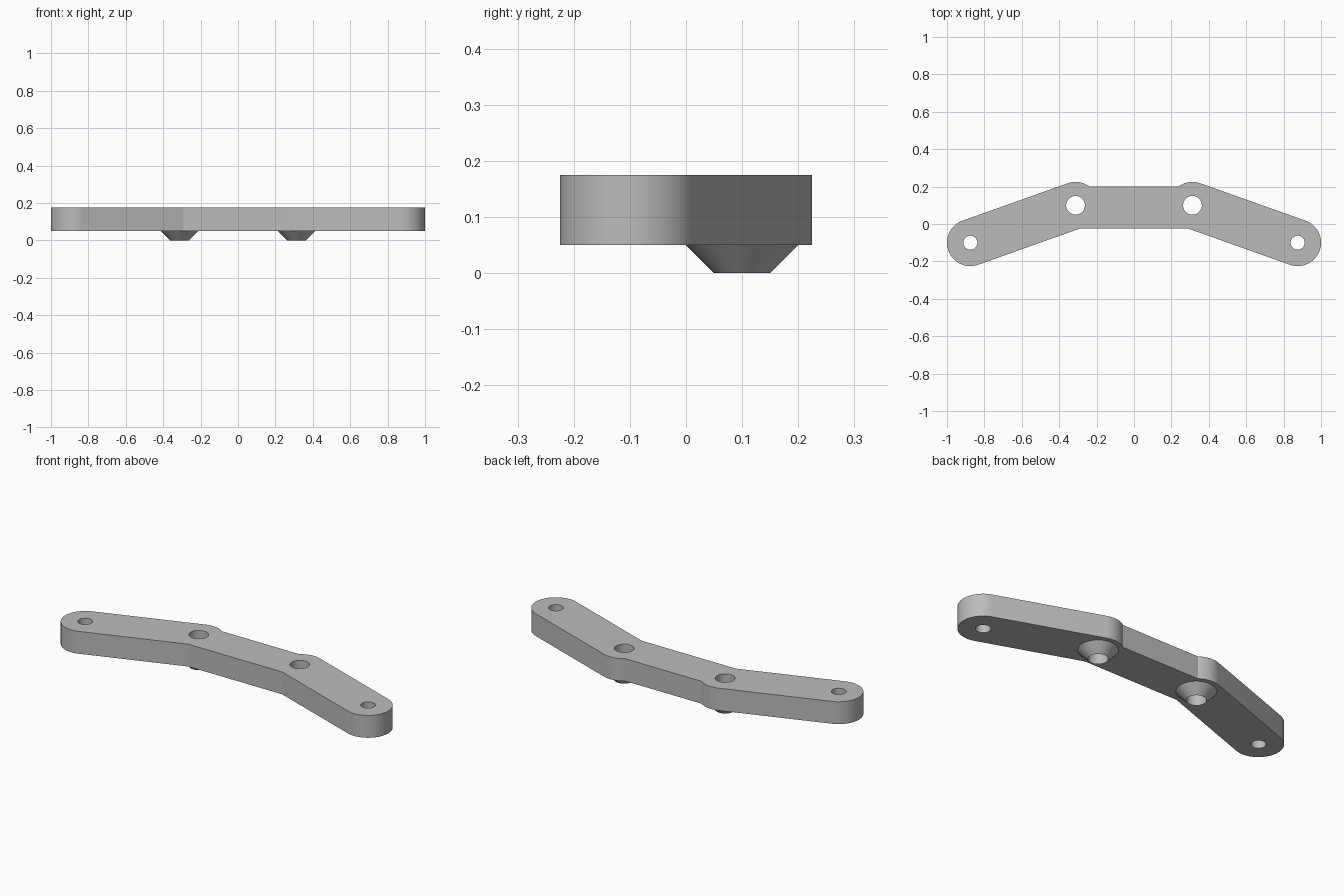
import bpy, bmesh
from math import sin, cos, pi, atan2, asin, tan, radians
from mathutils import Vector

cube = bpy.data.objects.get("Cube")
if cube:
    bpy.data.objects.remove(cube, do_unlink=True)

# Main dimensions
BOTTOM, TOP = 0.05, 0.175
ROUND = 0.125                       # radius of the arm ends
TIP = Vector((-0.875, -0.1))        # outer hole centre
ELBOW = Vector((-0.3125, 0.1))      # inner hole centre
BAR_BACK = 0.2                      # back edge of the middle bar
TIP_HOLE, ELBOW_HOLE, BOSS = 0.0375, 0.05, 0.1


def arc(centre, radius, start, end, steps):
    angles = [start + (end - start) * i / steps for i in range(steps + 1)]
    return [(centre.x + radius * cos(t), centre.y + radius * sin(t)) for t in angles]


def circle(centre, radius, steps=64):
    return arc(centre, radius, 0, 2 * pi, steps)[:-1]


def mirrored(points):
    return [(-x, y) for x, y in reversed(points)]


def ring(bm, points, z):
    return [bm.verts.new((x, y, z)) for x, y in points]


def wall(bm, lower, upper):
    for i in range(len(lower)):
        j = (i + 1) % len(lower)
        bm.faces.new((lower[i], lower[j], upper[j], upper[i]))


def cap(bm, rings):
    edges = [bm.edges.get((r[i - 1], r[i])) for r in rings for i in range(len(r))]
    bmesh.ops.triangle_fill(bm, edges=edges, use_beauty=True, use_dissolve=False)


# Outline: front corner, rounded tip, rounded elbow, then mirrored
slope = atan2(ELBOW.y - TIP.y, ELBOW.x - TIP.x)
corner = (ELBOW.x + ROUND * tan(slope / 2), ELBOW.y - ROUND)
half = [corner]
half += arc(TIP, ROUND, slope - pi / 2, slope - 3 * pi / 2, 32)
half += arc(ELBOW, ROUND, slope + pi / 2, asin((BAR_BACK - ELBOW.y) / ROUND), 12)
outline = half + mirrored(half)

bm = bmesh.new()
low, high = [ring(bm, outline, BOTTOM)], [ring(bm, outline, TOP)]
wall(bm, low[0], high[0])

for side in (-1, 1):
    tip = Vector((-side * TIP.x, TIP.y))
    elbow = Vector((-side * ELBOW.x, ELBOW.y))
    # Plain through hole in the arm tip
    a, b = (ring(bm, circle(tip, TIP_HOLE), z) for z in (BOTTOM, TOP))
    wall(bm, a, b)
    low.append(a)
    high.append(b)
    # Tapered boss under the elbow, bored right through
    base = ring(bm, circle(elbow, BOSS), BOTTOM)
    lip = ring(bm, circle(elbow, ELBOW_HOLE), 0)
    bore = ring(bm, circle(elbow, ELBOW_HOLE), TOP)
    wall(bm, lip, base)
    wall(bm, lip, bore)
    low.append(base)
    high.append(bore)

cap(bm, low)
cap(bm, high)
bmesh.ops.recalc_face_normals(bm, faces=bm.faces)

mesh = bpy.data.meshes.new("angled_bracket")
bm.to_mesh(mesh)
bm.free()

# Single grey finish
grey = bpy.data.materials.new("light_grey")
grey.use_nodes = True
colour = (0.5, 0.5, 0.5, 1)
grey.diffuse_color = colour
grey.node_tree.nodes["Principled BSDF"].inputs["Base Color"].default_value = colour
mesh.materials.append(grey)

bracket = bpy.data.objects.new("angled_bracket", mesh)
bpy.context.collection.objects.link(bracket)
bpy.ops.object.select_all(action="DESELECT")
bracket.select_set(True)
bpy.context.view_layer.objects.active = bracket
bpy.ops.object.shade_smooth_by_angle(angle=radians(15))
